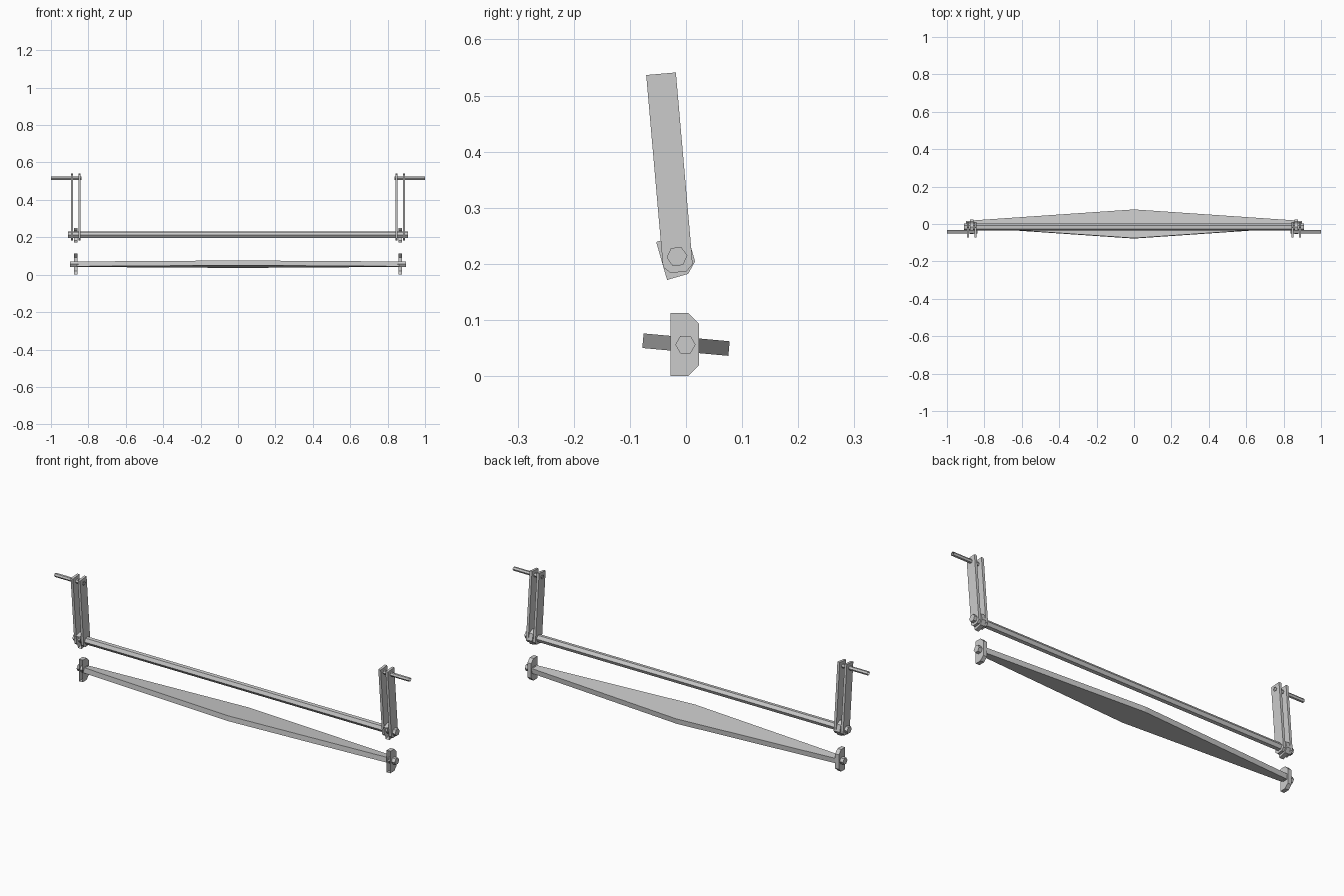
import bpy, bmesh
from math import radians, cos, sin, pi
from mathutils import Matrix

if "Cube" in bpy.data.objects:
    bpy.data.objects.remove(bpy.data.objects["Cube"])

BAR_Y, BAR_Z = -0.016, 0.213     # upper shaft axis
LOW_Z = 0.056                    # lower shaft axis


def finish(name, bm, mirror=False):
    bmesh.ops.recalc_face_normals(bm, faces=bm.faces)
    me = bpy.data.meshes.new(name)
    bm.to_mesh(me)
    bm.free()
    ob = bpy.data.objects.new(name, me)
    bpy.context.collection.objects.link(ob)
    if mirror:
        ob.modifiers.new("Mirror", 'MIRROR').use_axis[0] = True
    return ob


def prism(name, pts, x0, x1, y, z, angle=0, mirror=True, caps=True, skip=()):
    """Extrude a side (y, z) profile along x, tilted about its own origin."""
    bm = bmesh.new()
    a = radians(angle)
    place = lambda x, p: bm.verts.new((x, y + p[0] * cos(a) - p[1] * sin(a),
                                       z + p[0] * sin(a) + p[1] * cos(a)))
    A = [place(x0, p) for p in pts]
    B = [place(x1, p) for p in pts]
    n = len(pts)
    for i in range(n):
        if i not in skip:
            j = (i + 1) % n
            bm.faces.new((A[i], A[j], B[j], B[i]))
    if caps:
        bm.faces.new(A)
        bm.faces.new(B)
    return finish(name, bm, mirror)


def hexagon(r):
    return [(r * cos(i * pi / 3), r * sin(i * pi / 3)) for i in range(6)]


def clip_plate(left, right, half, c):
    # flat front edge, chamfered rear corners
    return [(left, half), (left, -half), (right - c, -half), (right, -half + c),
            (right, half - c), (right - c, half)]


# Upper hexagonal shaft
prism("upper_shaft", hexagon(0.0185), -0.91, 0.91, BAR_Y, BAR_Z, 5, mirror=False)

# Paired upright arms with chamfered lower ends
w, c = 0.0265, 0.012
arm = [(-w, 0.327), (-w, -0.028 + c), (-w + c, -0.028), (w - c, -0.028),
       (w, -0.028 + c), (w, 0.327)]
for label, x0, x1 in (("inner", 0.841, 0.854), ("outer", 0.881, 0.894)):
    prism(label + "_arm", arm, x0, x1, BAR_Y, BAR_Z, 5)

# Small tilted plates between the arms
prism("upper_plate", clip_plate(-0.0285, 0.0285, 0.0352, 0.018),
      0.857, 0.878, BAR_Y, BAR_Z, 16, skip=(0,))

# Hollow grip pins at the arm tops
prism("handle_pin", hexagon(0.010), 0.838, 1.0, -0.042, 0.515, 5, caps=False)

# Lower end plates and their hexagonal stubs
prism("lower_plate", clip_plate(-0.028, 0.023, 0.056, 0.019),
      0.857, 0.878, 0, LOW_Z, skip=(0,))
prism("lower_stub", hexagon(0.018), 0.852, 0.897, -0.001, LOW_Z)

# Tapered flat blade, widest in the middle and slightly pitched
bm = bmesh.new()
outline = [(-0.862, -0.018), (0, -0.077), (0.862, -0.018),
           (0.862, 0.018), (0, 0.077), (-0.862, 0.018)]
face = bm.faces.new([bm.verts.new((x, y, -0.013)) for x, y in outline])
ext = bmesh.ops.extrude_face_region(bm, geom=[face])["geom"]
bmesh.ops.translate(bm, vec=(0, 0, 0.026),
                    verts=[g for g in ext if isinstance(g, bmesh.types.BMVert)])
bm.transform(Matrix.Translation((0, 0, LOW_Z)) @ Matrix.Rotation(radians(-5.2), 4, 'X'))
finish("blade", bm)
